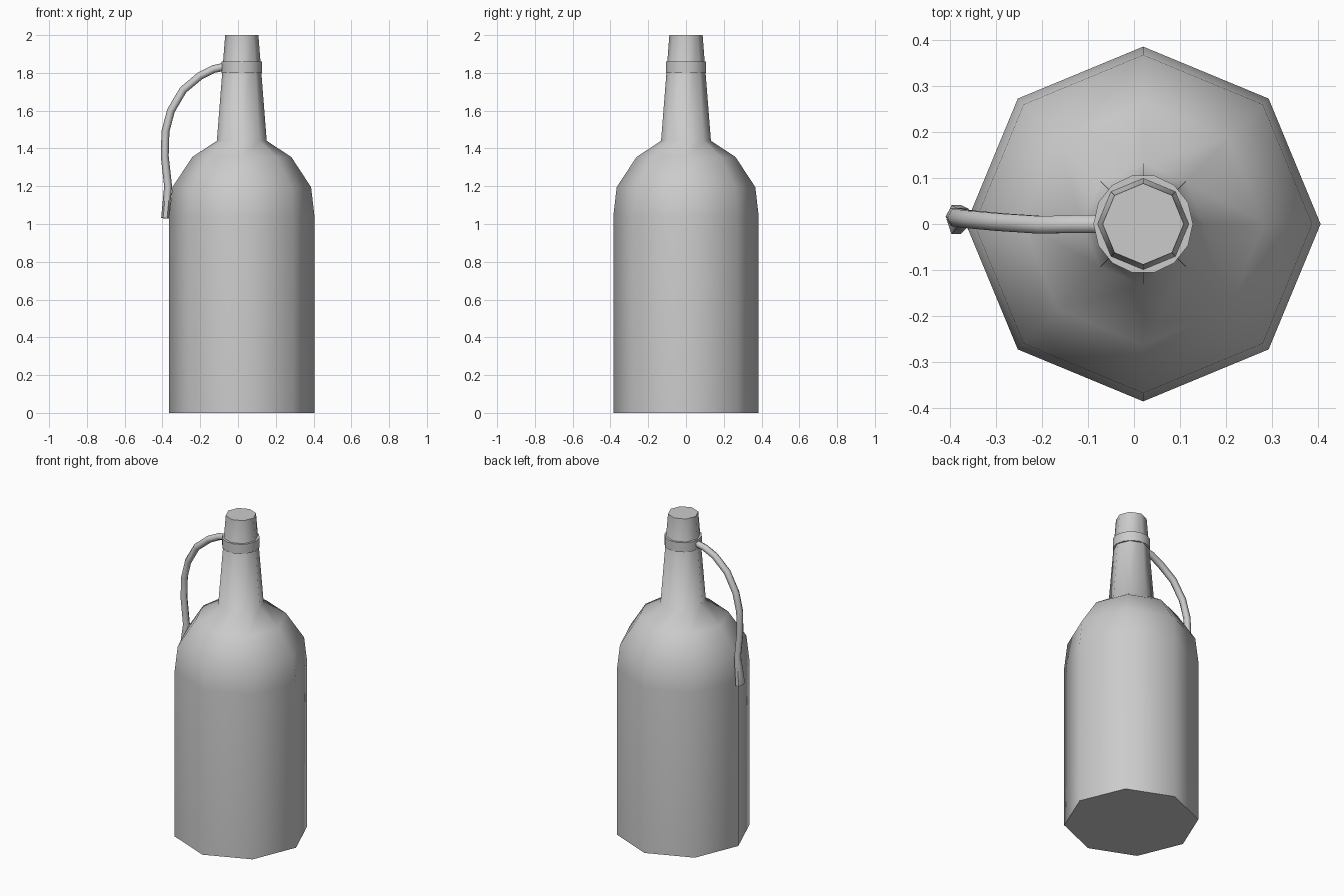
import bpy, bmesh, math
from mathutils import Vector

cube = bpy.data.objects.get("Cube")
if cube:
    bpy.data.objects.remove(cube, do_unlink=True)

CENTRE_X = 0.02

grey = bpy.data.materials.new("plain grey")
grey.use_nodes = True
colour = (0.6, 0.6, 0.6, 1)
grey.diffuse_color = colour
grey.node_tree.nodes["Principled BSDF"].inputs["Base Color"].default_value = colour


def skin_rings(name, rings, angle):
    """Bridge a list of equal point rings and cap both ends."""
    bm = bmesh.new()
    loops = [[bm.verts.new(p) for p in ring] for ring in rings]
    n = len(loops[0])
    for a, b in zip(loops, loops[1:]):
        for i in range(n):
            j = (i + 1) % n
            bm.faces.new((a[i], a[j], b[j], b[i]))
    bm.faces.new(loops[0][::-1])
    bm.faces.new(loops[-1])
    bmesh.ops.recalc_face_normals(bm, faces=bm.faces)
    mesh = bpy.data.meshes.new(name)
    bm.to_mesh(mesh)
    bm.free()
    mesh.materials.append(grey)
    obj = bpy.data.objects.new(name, mesh)
    bpy.context.collection.objects.link(obj)
    bpy.ops.object.select_all(action="DESELECT")
    obj.select_set(True)
    bpy.context.view_layer.objects.active = obj
    bpy.ops.object.shade_smooth_by_angle(angle=math.radians(angle))
    return obj


def lathe(name, profile, sides, angle):
    turn = [math.tau * i / sides for i in range(sides)]
    rings = [[(CENTRE_X + r * math.cos(t), r * math.sin(t), z) for t in turn]
             for r, z in profile]
    return skin_rings(name, rings, angle)


# Eight-sided bottle with rounded shoulder and tapering neck
lathe("bottle", [(0.385, 0), (0.385, 1.04), (0.367, 1.195), (0.262, 1.355),
                 (0.132, 1.44), (0.088, 2.0)], 8, 65)

# Flat band around the neck
lathe("neck_collar", [(0.108, 1.8), (0.108, 1.86)], 14, 40)

# Curved handle, swept along a path and flattened at its loose end
path = [Vector(p) for p in (
    (-0.075, 0, 1.832), (-0.13, 0, 1.82), (-0.2, -0.002, 1.785),
    (-0.29, 0.004, 1.71), (-0.355, 0.01, 1.6), (-0.384, 0.014, 1.49),
    (-0.388, 0.016, 1.36), (-0.37, 0.014, 1.2), (-0.386, 0.01, 1.03))]
rings = []
for k, point in enumerate(path):
    along = (path[min(k + 1, len(path) - 1)] - path[max(k - 1, 0)]).normalized()
    out = along.cross(Vector((0, 1, 0))).normalized()
    side = out.cross(along)
    width = 0.036 if k == len(path) - 1 else 0.022
    rings.append([point + out * 0.021 * math.cos(t) + side * width * math.sin(t)
                  for t in (math.tau * i / 6 for i in range(6))])
skin_rings("handle", rings, 65)
